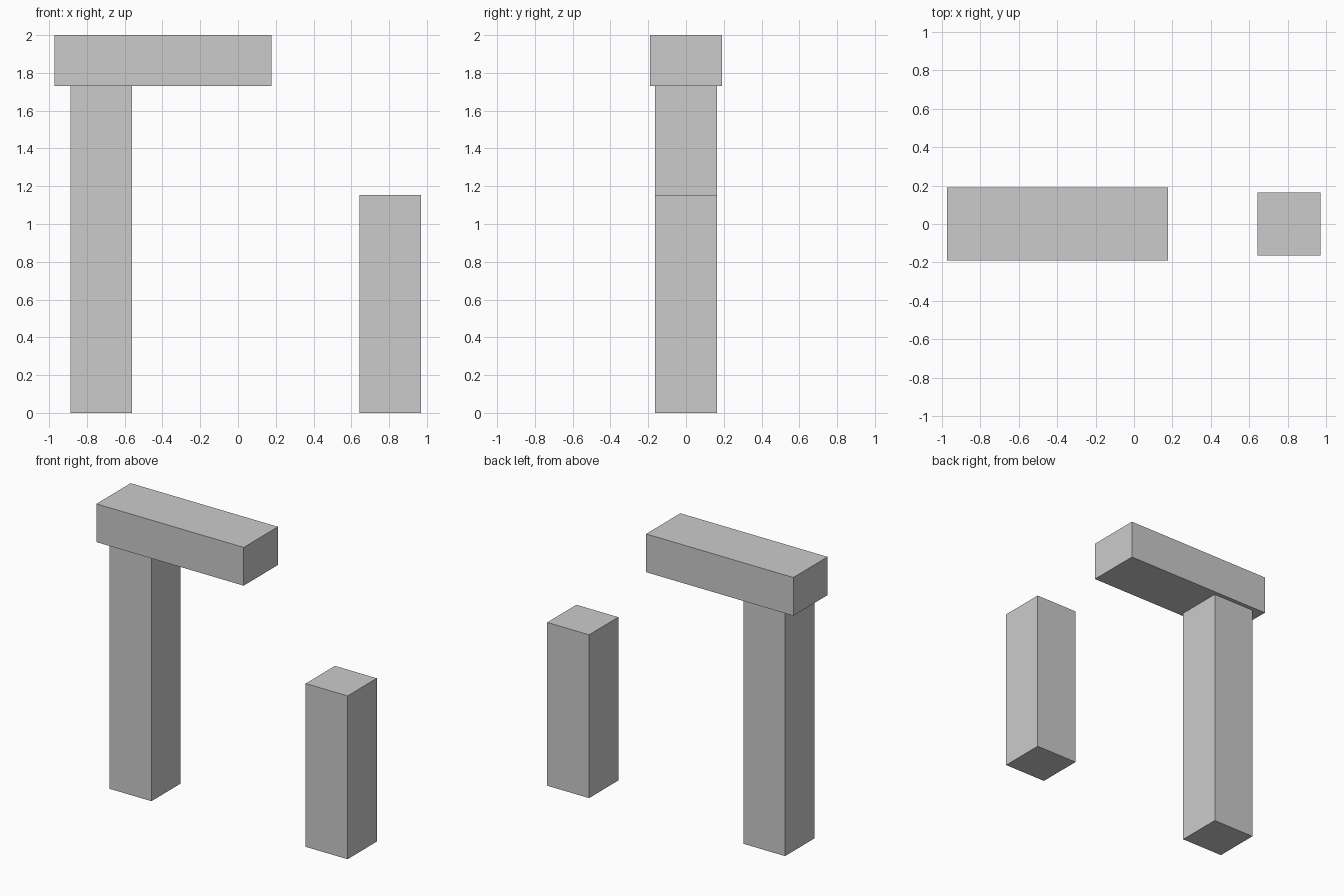
import bpy

if "Cube" in bpy.data.objects:
    bpy.data.objects.remove(bpy.data.objects["Cube"])


def box(name, x, y, z):
    """Box spanning the given (min, max) ranges."""
    spans = (x, y, z)
    bpy.ops.mesh.primitive_cube_add(size=1, location=[(a + b) / 2 for a, b in spans])
    ob = bpy.context.object
    ob.name = name
    ob.scale = [b - a for a, b in spans]
    bpy.ops.object.transform_apply(location=False, rotation=False, scale=True)
    return ob


POST_Y = (-0.163, 0.163)

# Tall standing stone carrying the lintel
box("tall_post", (-0.888, -0.562), POST_Y, (0, 1.73))
# Broken lintel overhanging to the right
box("lintel", (-0.972, 0.178), (-0.191, 0.191), (1.73, 2))
# Short broken post
box("short_post", (0.643, 0.97), POST_Y, (0, 1.153))
